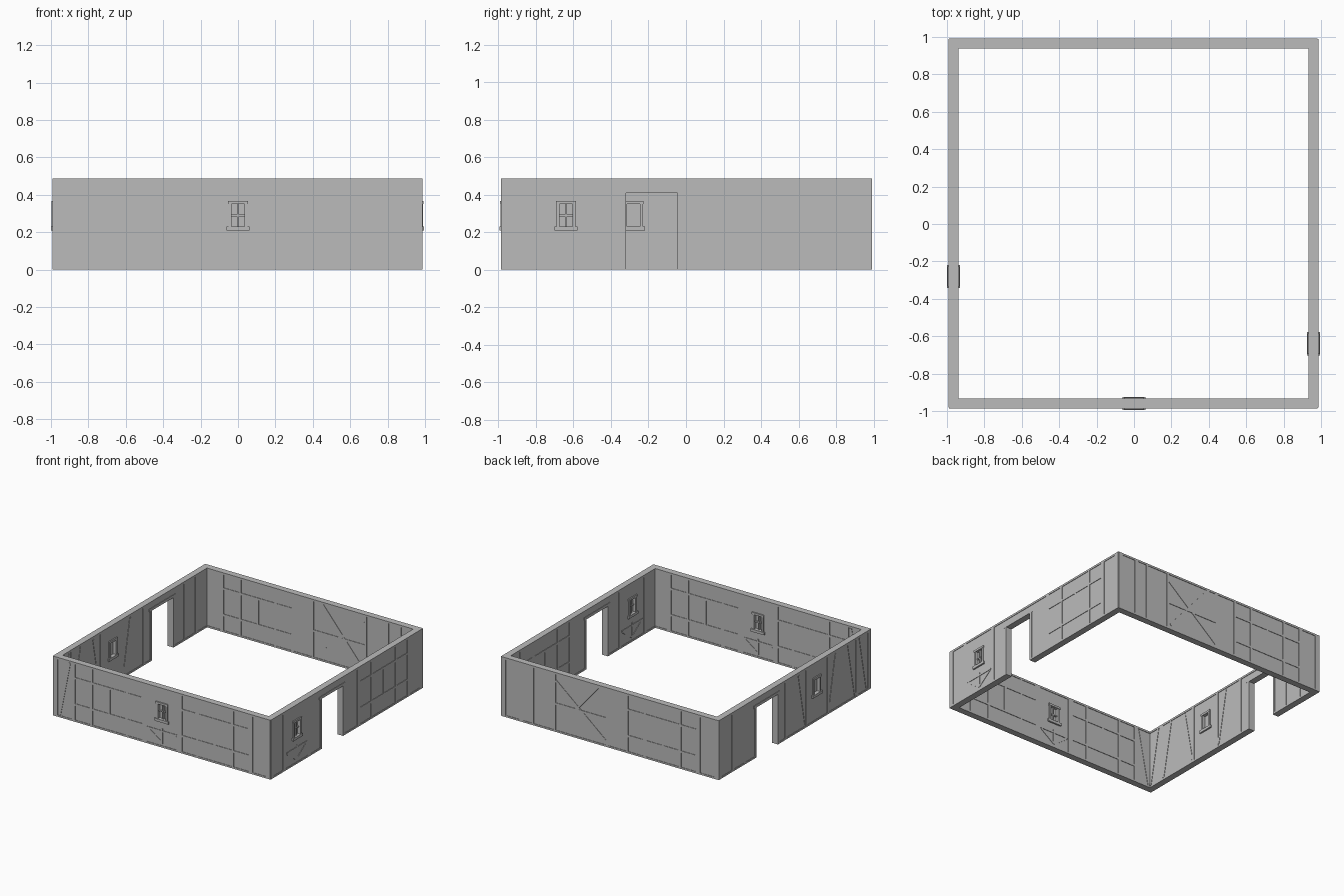
import bpy, bmesh
from mathutils import Vector

cube = bpy.data.objects.get("Cube")
if cube:
    bpy.data.objects.remove(cube, do_unlink=True)

grey = bpy.data.materials.new("plain_grey")
grey.use_nodes = True
grey.diffuse_color = (0.5, 0.5, 0.5, 1)
grey.node_tree.nodes["Principled BSDF"].inputs["Base Color"].default_value = (0.5, 0.5, 0.5, 1)

TOP = 0.487      # wall height
THICK = 0.045    # wall thickness
PROUD = 0.004    # how far timbers stand out on both faces
# wall name: (horizontal axis, outward sign, outer face position)
WALLS = {
    "front": ("x", -1, -0.982),
    "back": ("x", 1, 0.988),
    "right": ("y", 1, 0.982),
    "left": ("y", -1, -0.988),
}


class Part:
    """Collects prisms laid out on one wall: u along it, z up, depth outward."""

    def __init__(self, wall, name):
        self.axis, self.sign, self.face = WALLS[wall]
        self.name = wall + "_" + name
        self.bm = bmesh.new()

    def place(self, u, z, depth):
        d = self.face + self.sign * depth
        return Vector((u, d, z)) if self.axis == "x" else Vector((d, u, z))

    def prism(self, outline, inner, outer):
        a = [self.bm.verts.new(self.place(u, z, inner)) for u, z in outline]
        b = [self.bm.verts.new(self.place(u, z, outer)) for u, z in outline]
        self.bm.faces.new(a)
        self.bm.faces.new(b[::-1])
        for i in range(len(a)):
            j = (i + 1) % len(a)
            self.bm.faces.new((a[j], a[i], b[i], b[j]))

    def box(self, u0, u1, z0, z1, proud=0.0):
        self.prism([(u0, z0), (u1, z0), (u1, z1), (u0, z1)], -THICK - proud, proud)

    def post(self, u, width=0.02, z0=0.0, z1=TOP):
        self.box(u - width / 2, u + width / 2, z0, z1, PROUD)

    def rail(self, u0, u1, z, width=0.018):
        self.box(u0, u1, z - width / 2, z + width / 2, PROUD)

    def brace(self, u0, z0, u1, z1, width=0.018):
        p, q = Vector((u0, z0)), Vector((u1, z1))
        n = (q - p).normalized().orthogonal() * width / 2
        self.prism([p - n, q - n, q + n, p + n], -THICK - PROUD * 0.8, PROUD * 0.8)

    def finish(self):
        bmesh.ops.recalc_face_normals(self.bm, faces=self.bm.faces)
        mesh = bpy.data.meshes.new(self.name)
        self.bm.to_mesh(mesh)
        self.bm.free()
        mesh.materials.append(grey)
        bpy.context.collection.objects.link(bpy.data.objects.new(self.name, mesh))


def plaster(wall, start, end, openings):
    """Wall slab built around its openings (u0, u1, z0, z1)."""
    part = Part(wall, "wall")
    u = start
    for u0, u1, z0, z1 in sorted(openings):
        part.box(u, u0, 0, TOP - 0.003)
        if z0 > 0:
            part.box(u0, u1, 0, z0)
        part.box(u0, u1, z1, TOP - 0.003)
        u = u1
    part.box(u, end, 0, TOP - 0.003)
    part.finish()


def frame_panel(t, c):
    """Grid of posts and rails with a short stud in the middle."""
    for side in (-1, 1):
        t.post(c + side * 0.16)
    for z in (0.14, 0.355):
        t.rail(c - 0.31, c + 0.31, z)
    t.post(c, 0.018, 0.14, 0.355)


def window_opening(c):
    return (c - 0.042, c + 0.042, 0.23, 0.35)


def window(wall, c, mullions):
    """Casing, sill, header and recessed pane."""
    w = Part(wall, "window")
    for side in (-1, 1):
        w.box(c + side * 0.042 - 0.008, c + side * 0.042 + 0.008, 0.222, 0.36, 0.008)
    w.box(c - 0.062, c + 0.062, 0.208, 0.23, 0.013)
    w.box(c - 0.054, c + 0.054, 0.35, 0.367, 0.01)
    w.box(c - 0.042, c + 0.042, 0.23, 0.35, -0.018)
    if mullions:
        w.box(c - 0.006, c + 0.006, 0.23, 0.35, -0.004)
        w.box(c - 0.042, c + 0.042, 0.284, 0.294, -0.006)
    w.finish()


def apron_braces(t, c):
    """Rail and fan of braces under a window."""
    t.rail(c - 0.135, c + 0.135, 0.132, 0.014)
    for side in (-1, 1):
        t.brace(c + side * 0.125, 0.125, c, 0.035, 0.016)
    t.post(c, 0.014, 0.03, 0.155)


def door_frame(t, u0, u1):
    for u, side in ((u0, -1), (u1, 1)):
        t.post(u + side * 0.01, 0.02, 0, 0.41)
    t.rail(u0 - 0.03, u1 + 0.03, 0.421, 0.022)


def timbers(wall, start, end, sills):
    """Corner posts, top plate and sill plates common to every wall."""
    t = Part(wall, "timbers")
    for u in (start + 0.02, end - 0.02):
        t.post(u, 0.04)
    for u in (-0.805, 0.805):
        t.post(u, 0.035)
    t.rail(start, end, TOP - 0.008, 0.016)
    for u0, u1 in sills:
        t.rail(u0, u1, 0.007, 0.014)
    return t


LOW, HIGH = -0.988, 0.982            # wall ends along x
NEAR, FAR = -0.982, 0.988            # wall ends along y
RIGHT_DOOR = (-0.32, -0.045, 0, 0.41)
LEFT_DOOR = (0.225, 0.505, 0, 0.41)

# Plastered walls
plaster("front", LOW, HIGH, [window_opening(0)])
plaster("back", LOW, HIGH, [])
plaster("right", NEAR + THICK, FAR - THICK, [window_opening(-0.64), RIGHT_DOOR])
plaster("left", NEAR + THICK, FAR - THICK, [window_opening(-0.28), LEFT_DOOR])

# Windows
window("front", 0, True)
window("right", -0.64, True)
window("left", -0.28, False)

# Front timbers: two panels beside the middle window
t = timbers("front", LOW, HIGH, [(LOW, HIGH)])
for c in (-0.48, 0.48):
    frame_panel(t, c)
for u in (-0.16, 0.16):
    t.post(u, 0.045)
apron_braces(t, 0)
t.brace(-0.93, 0.02, -0.84, 0.47)
t.finish()

# Back timbers: one panel and one crossed bay
t = timbers("back", LOW, HIGH, [(LOW, HIGH)])
frame_panel(t, -0.48)
for u in (-0.16, 0.02, 0.5, 0.7):
    t.post(u)
t.rail(0.02, 0.5, 0.23)
t.brace(0.49, 0.42, 0.03, 0.04)
t.brace(0.47, 0.04, 0.1, 0.475)
t.finish()

# Right timbers: window bay, doorway, panel
t = timbers("right", NEAR, FAR, [(NEAR, RIGHT_DOOR[0]), (RIGHT_DOOR[1], FAR)])
apron_braces(t, -0.64)
for u in (-0.48, 0.16):
    t.post(u, 0.035)
door_frame(t, *RIGHT_DOOR[:2])
frame_panel(t, 0.485)
t.finish()

# Left timbers: braced window bay, doorway, plain bay
t = timbers("left", NEAR, FAR, [(NEAR, LEFT_DOOR[0]), (LEFT_DOOR[1], FAR)])
for u in (-0.43, -0.148, 0.12, 0.65):
    t.post(u, 0.024)
t.brace(-0.135, 0.03, -0.05, 0.46)
t.brace(-0.445, 0.03, -0.53, 0.46)
t.brace(-0.93, 0.02, -0.84, 0.47)
t.brace(-0.78, 0.02, -0.69, 0.47)
door_frame(t, *LEFT_DOOR[:2])
t.finish()
